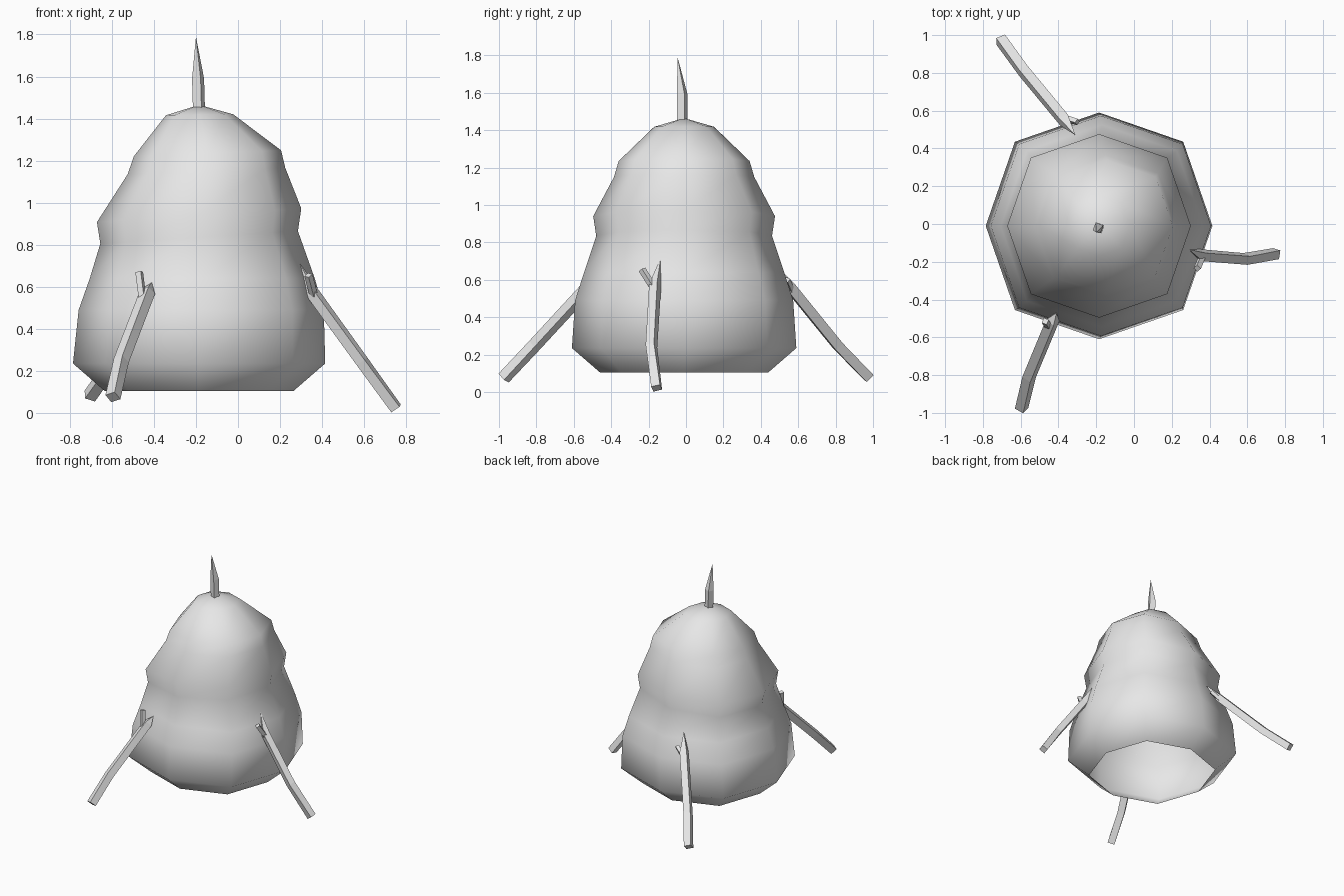
import bpy, bmesh, math
from mathutils import Vector

cube = bpy.data.objects.get("Cube")
if cube:
    bpy.data.objects.remove(cube)

grey = bpy.data.materials.new("plain grey")
grey.use_nodes = True
grey.diffuse_color = (0.8, 0.8, 0.8, 1)
grey.node_tree.nodes["Principled BSDF"].inputs["Base Color"].default_value = (0.8, 0.8, 0.8, 1)


def finish(bm, name, smooth):
    bmesh.ops.recalc_face_normals(bm, faces=bm.faces)
    for f in bm.faces:
        f.smooth = smooth
    mesh = bpy.data.meshes.new(name)
    bm.to_mesh(mesh)
    bm.free()
    mesh.materials.append(grey)
    ob = bpy.data.objects.new(name, mesh)
    bpy.context.collection.objects.link(ob)
    return ob


def bridge(bm, a, b):
    n = len(a)
    for i in range(n):
        j = (i + 1) % n
        bm.faces.new((a[i], a[j], b[j], b[i]))


def cap(bm, ring, point):
    v = bm.verts.new(point)
    for i in range(len(ring)):
        bm.faces.new((ring[i], ring[(i + 1) % len(ring)], v))


def stick(name, path, size, tip=None, turn=0.4):
    """Four-sided branch along a path, optionally ending in a point."""
    bm = bmesh.new()
    pts = [Vector(p) for p in path]
    rings = []
    for i, p in enumerate(pts):
        d = (pts[min(i + 1, len(pts) - 1)] - pts[max(i - 1, 0)]).normalized()
        ref = Vector((0, 1, 0)) if abs(d.z) > 0.9 else Vector((0, 0, 1))
        u = d.cross(ref).normalized()
        w = d.cross(u)
        angles = [turn + k * math.pi / 2 for k in range(4)]
        rings.append([bm.verts.new(p + size * (u * math.cos(a) + w * math.sin(a))) for a in angles])
    for a, b in zip(rings, rings[1:]):
        bridge(bm, a, b)
    bm.faces.new(rings[0])
    if tip:
        cap(bm, rings[-1], tip)
    else:
        bm.faces.new(rings[-1])
    finish(bm, name, False)


# Lumpy hollow body, open below: height, centre x, radius, sideways tilt
profile = [
    (0.105, -0.185, 0.45, 0), (0.235, -0.185, 0.6, 0),
    (0.49, -0.175, 0.583, 0), (0.64, -0.17, 0.535, 0),
    (0.835, -0.185, 0.47, 0.064), (0.94, -0.185, 0.486, 0.067),
    (1.15, -0.15, 0.375, 0.04), (1.235, -0.145, 0.35, 0.04),
    (1.418, -0.183, 0.16, 0.015),
]
bm = bmesh.new()
rings = []
for z, cx, r, tilt in profile:
    ring = []
    for k in range(8):
        a = k * math.pi / 4
        rr = r * (1.05 if k % 2 else 1)
        x, y = rr * math.cos(a), rr * math.sin(a)
        ring.append(bm.verts.new((cx + x, y - 0.01, z + tilt * x)))
    rings.append(ring)
for a, b in zip(rings, rings[1:]):
    bridge(bm, a, b)
cap(bm, rings[-1], (-0.185, -0.01, 1.465))
finish(bm, "body", True)

# Spike on the crown
stick("top_spike", [(-0.185, -0.02, 1.42), (-0.19, -0.02, 1.59)], 0.031, (-0.2, -0.045, 1.79))

# Three bent branches, each with a small twig
stick("left_branch", [(0.752, -0.157, 0.021), (0.59, -0.185, 0.245), (0.355, -0.165, 0.57)],
      0.034, (0.29, -0.135, 0.72))
stick("left_twig", [(0.36, -0.175, 0.56), (0.335, -0.235, 0.655)], 0.02)
stick("front_branch", [(-0.595, -0.975, 0.075), (-0.555, -0.81, 0.25), (-0.43, -0.51, 0.575)],
      0.037, (-0.41, -0.47, 0.62))
stick("front_twig", [(-0.455, -0.54, 0.55), (-0.47, -0.515, 0.67)], 0.02)
stick("back_branch", [(-0.705, 0.975, 0.08), (-0.585, 0.81, 0.25), (-0.37, 0.55, 0.57)],
      0.037, (-0.31, 0.47, 0.69))
stick("back_twig", [(-0.39, 0.57, 0.53), (-0.3, 0.54, 0.6)], 0.018)
